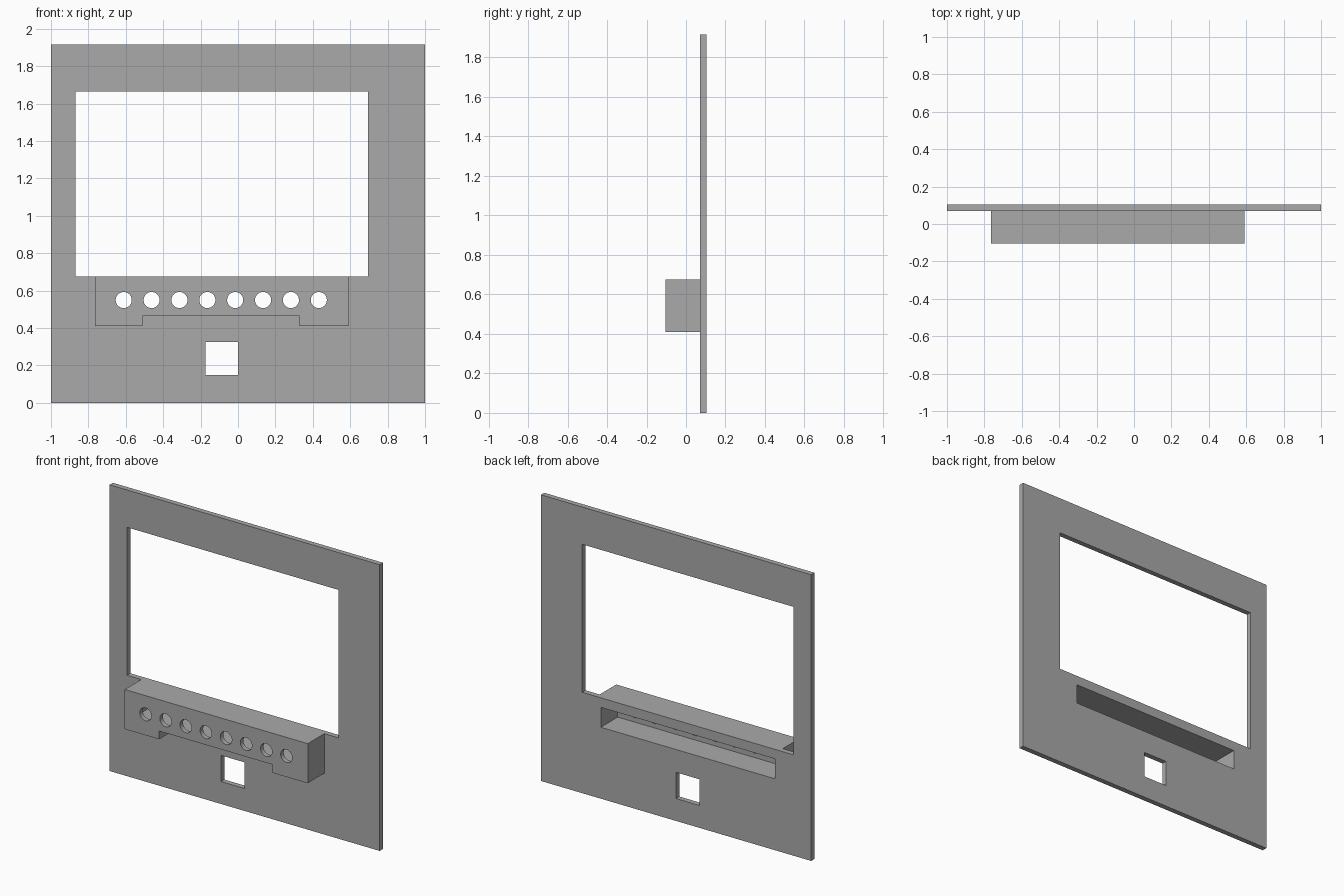
import bpy
import bmesh
import math

old = bpy.data.objects.get("Cube")
if old:
    bpy.data.objects.remove(old, do_unlink=True)

grey = bpy.data.materials.new("plain_grey")
grey.use_nodes = True
colour = (0.4, 0.4, 0.4, 1)
grey.diffuse_color = colour
grey.node_tree.nodes["Principled BSDF"].inputs["Base Color"].default_value = colour


def prism(name, profile, y0, y1):
    """Extrude an (x, z) profile from y0 back to y1."""
    bm = bmesh.new()
    face = bm.faces.new([bm.verts.new((x, y0, z)) for x, z in profile])
    moved = bmesh.ops.extrude_face_region(bm, geom=[face])["geom"]
    verts = [v for v in moved if isinstance(v, bmesh.types.BMVert)]
    bmesh.ops.translate(bm, verts=verts, vec=(0, y1 - y0, 0))
    bmesh.ops.recalc_face_normals(bm, faces=bm.faces)
    mesh = bpy.data.meshes.new(name)
    bm.to_mesh(mesh)
    bm.free()
    mesh.materials.append(grey)
    obj = bpy.data.objects.new(name, mesh)
    bpy.context.collection.objects.link(obj)
    return obj


def rect(x0, x1, z0, z1):
    return [(x0, z0), (x1, z0), (x1, z1), (x0, z1)]


def circle(x, z, r, sides=40):
    turns = [2 * math.pi * i / sides for i in range(sides)]
    return [(x + r * math.cos(a), z + r * math.sin(a)) for a in turns]


def combine(target, other, operation):
    """Apply a boolean and remove the helper."""
    mod = target.modifiers.new(operation.lower(), "BOOLEAN")
    mod.operation = operation
    mod.solver = "EXACT"
    mod.object = other
    bpy.context.view_layer.objects.active = target
    bpy.ops.object.modifier_apply(modifier=mod.name)
    bpy.data.objects.remove(other, do_unlink=True)


# Flat panel with the large opening and the small square window
BACK, FACE, FRONT = 0.105, 0.07, -0.105
panel = prism("front_panel", rect(-1, 1, 0, 1.915), FACE, BACK)
for hole in (rect(-0.87, 0.695, 0.675, 1.665), rect(-0.175, 0, 0.15, 0.325)):
    combine(panel, prism("panel_cutter", hole, -0.3, 0.3), "DIFFERENCE")

# Projecting housing with a notch under its middle
outline = [(-0.765, 0.41), (-0.51, 0.41), (-0.51, 0.465), (0.33, 0.465),
           (0.33, 0.41), (0.59, 0.41), (0.59, 0.675), (-0.765, 0.675)]
combine(panel, prism("housing", outline, FRONT, 0.085), "UNION")

# Cavity open to the back
cavity = rect(-0.733, 0.557, 0.478, 0.611)
combine(panel, prism("cavity_cutter", cavity, -0.073, 0.3), "DIFFERENCE")

# Row of round holes through the housing front
for i in range(8):
    hole = circle(-0.611 + 0.149 * i, 0.55, 0.043)
    combine(panel, prism("hole_cutter", hole, -0.3, 0), "DIFFERENCE")

# Smooth hole walls, sharp edges elsewhere
bpy.ops.object.select_all(action="DESELECT")
panel.select_set(True)
bpy.context.view_layer.objects.active = panel
bpy.ops.object.shade_smooth_by_angle(angle=math.radians(30))
